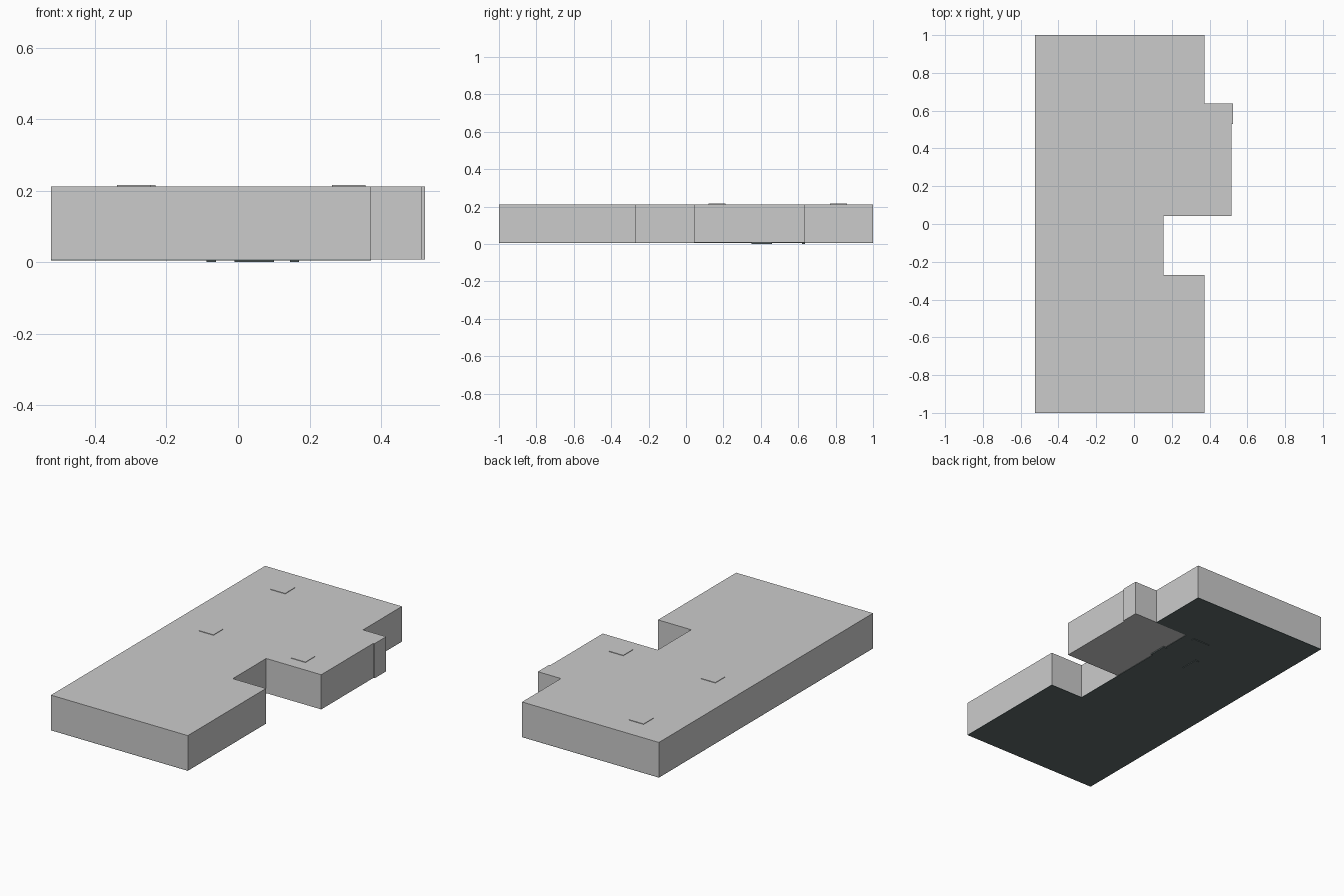
import bpy, bmesh

if "Cube" in bpy.data.objects:
    bpy.data.objects.remove(bpy.data.objects["Cube"])


def material(name, rgb):
    m = bpy.data.materials.new(name)
    m.diffuse_color = (*rgb, 1.0)
    m.use_nodes = True
    m.node_tree.nodes["Principled BSDF"].inputs["Base Color"].default_value = m.diffuse_color
    return m


GREY = material("light grey", (0.6, 0.6, 0.6))
DARK = material("dark slate", (0.115, 0.148, 0.148))


def prism(name, outline, z0, z1, mat):
    """Extrude a flat outline from z0 up to z1."""
    bm = bmesh.new()
    base = bm.faces.new([bm.verts.new((x, y, z0)) for x, y in outline])
    top = bmesh.ops.extrude_face_region(bm, geom=[base], use_keep_orig=True)
    moved = [v for v in top["geom"] if isinstance(v, bmesh.types.BMVert)]
    bmesh.ops.translate(bm, verts=moved, vec=(0, 0, z1 - z0))
    bmesh.ops.recalc_face_normals(bm, faces=bm.faces)
    me = bpy.data.meshes.new(name)
    bm.to_mesh(me)
    bm.free()
    me.materials.append(mat)
    ob = bpy.data.objects.new(name, me)
    bpy.context.collection.objects.link(ob)
    return ob


def plate(name, x0, x1, y0, y1, z0, z1, mat):
    return prism(name, [(x0, y0), (x1, y0), (x1, y1), (x0, y1)], z0, z1, mat)


BOTTOM, TOP = 0.007, 0.212

# main block with the notch and the side annex
prism("building_block", [
    (-0.523, -1), (0.372, -1), (0.372, -0.27), (0.155, -0.27), (0.155, 0.042),
    (0.515, 0.042), (0.515, 0.53), (0.523, 0.53), (0.523, 0.637),
    (0.372, 0.637), (0.372, 1), (-0.523, 1)], BOTTOM, TOP, GREY)

# dark floor under everything except the annex
prism("dark_floor", [
    (-0.523, -1), (0.372, -1), (0.372, -0.27), (0.155, -0.27), (0.155, 0.637),
    (0.372, 0.637), (0.372, 1), (-0.523, 1)], 0.004, BOTTOM, DARK)

# slightly raised roof pads
for i, (x, y) in enumerate([(-0.278, 0.815), (-0.292, 0.165), (0.31, 0.165)]):
    plate(f"roof_pad_{i}", x - 0.047, x + 0.047, y - 0.045, y + 0.045,
          TOP, TOP + 0.003, GREY)

# thin sills below the floor
for i, (x0, x1, y0, y1) in enumerate([
        (-0.01, 0.1, 0.62, 0.637),
        (-0.088, -0.062, 0.35, 0.46),
        (0.145, 0.17, 0.35, 0.46)]):
    plate(f"floor_sill_{i}", x0, x1, y0, y1, 0.0, BOTTOM, DARK)
